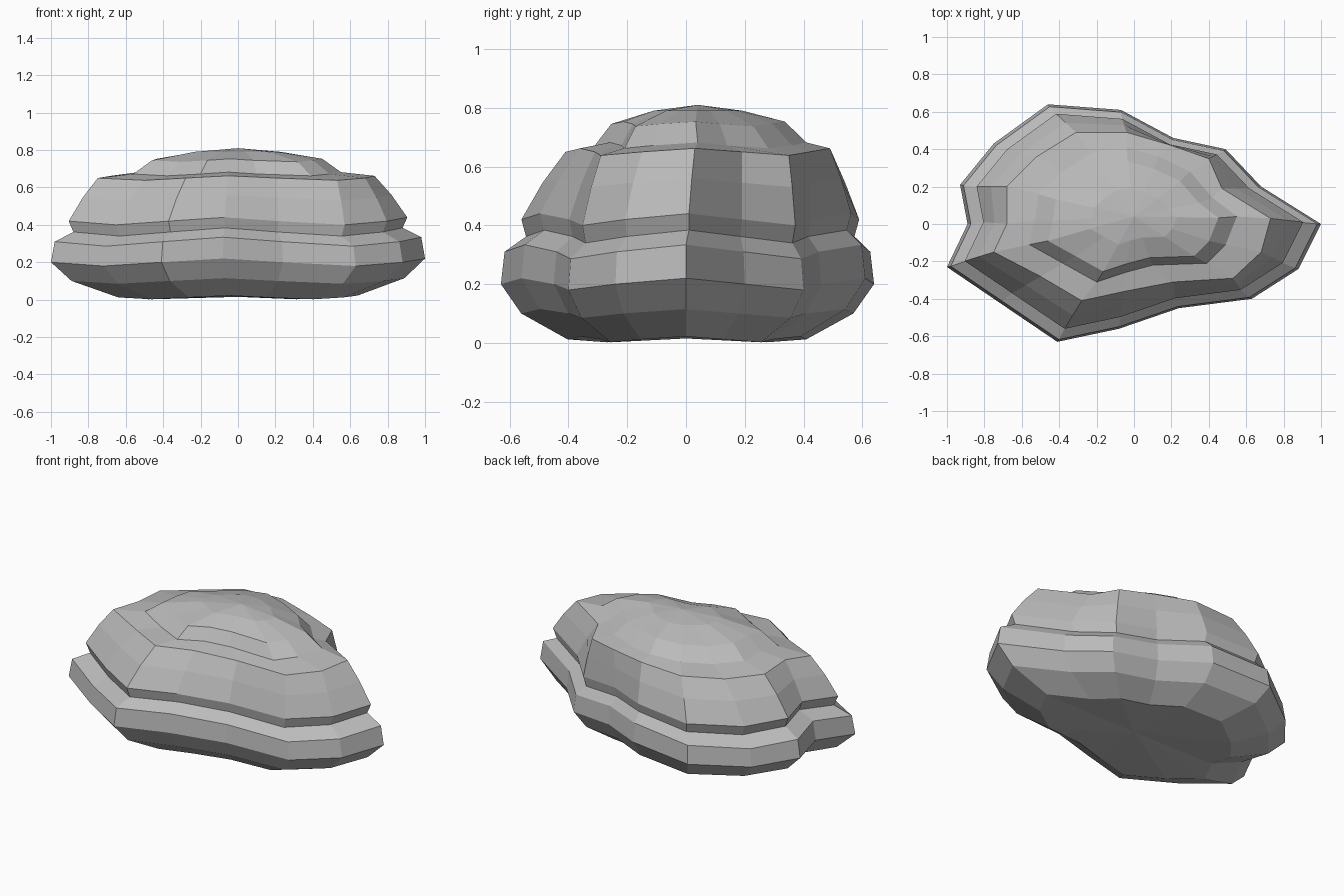
import bpy
import bmesh
from math import cos, pi
from mathutils import Vector

old = bpy.data.objects.get("Cube")
if old:
    bpy.data.objects.remove(old, do_unlink=True)

# Plan outlines, counted clockwise from the +x tip
OUTLINE = [(1, 0), (.88, -.24), (.63, -.4), (.24, -.45), (-.08, -.56), (-.41, -.63),
           (-.72, -.42), (-1, -.23), (-.89, 0), (-.93, .21), (-.75, .43), (-.46, .64),
           (-.07, .61), (.21, .46), (.49, .4), (.68, .2)]
SHOULDER = [(.73, .03), (.68, -.15), (.53, -.29), (.21, -.31), (-.05, -.36), (-.28, -.41),
            (-.5, -.28), (-.75, -.15), (-.68, 0), (-.68, .2), (-.52, .36), (-.31, .49),
            (-.04, .49), (.2, .42), (.4, .35), (.47, .19)]
CAP = [(.55, .04), (.49, -.11), (.39, -.21), (.1, -.22), (-.05, -.26), (-.2, -.31),
       (-.38, -.21), (-.56, -.11), (-.53, .02), (-.51, .16), (-.38, .28), (-.23, .38),
       (-.04, .41), (.13, .36), (.3, .28), (.42, .14)]


def scaled(plan, factor, shift=0):
    """Scale a plan outline about the middle and shift it along y."""
    return [Vector((x * factor, y * factor + shift)) for x, y in plan]


def blend(first, second, amount):
    """Mix two plan outlines point by point."""
    return [a.lerp(b, amount) for a, b in zip(first, second)]


overhang = scaled(OUTLINE, .905, .01)
shoulder = scaled(SHOULDER, 1)

# Each layer: plan, height, and how strongly the strata undulate
LAYERS = [
    (scaled(OUTLINE, .64), .012, .01),          # underside edge
    (scaled(OUTLINE, .89), .1, .015),           # lower belly
    (scaled(OUTLINE, 1), .2, .02),              # ledge bottom
    (scaled(OUTLINE, .98), .31, .024),          # ledge top
    (scaled(OUTLINE, .88, .01), .362, .022),    # groove
    (overhang, .42, .02),                       # overhang lip
    (blend(overhang, shoulder, .48), .545, .015),
    (shoulder, .65, .012),                      # shoulder
    (scaled(CAP, 1), .672, .01),                # foot of the cap
    (scaled(CAP, .82), .745, .008),             # rim of the cap
    (scaled(CAP, .42, .02), .79, 0),
]


def build_rock():
    bm = bmesh.new()
    rings = []
    for plan, height, wave in LAYERS:
        rings.append([bm.verts.new((p.x, p.y, height + wave * cos(pi * i / 2)))
                      for i, p in enumerate(plan)])
    count = len(OUTLINE)
    # Walls between neighbouring layers
    for low, high in zip(rings, rings[1:]):
        for i in range(count):
            j = (i + 1) % count
            bm.faces.new((low[i], low[j], high[j], high[i]))
    # Fans closing the underside and the crown
    bottom = bm.verts.new((0, 0, .015))
    crown = bm.verts.new((0, .04, .81))
    for i in range(count):
        j = (i + 1) % count
        bm.faces.new((rings[0][j], rings[0][i], bottom))
        bm.faces.new((rings[-1][i], rings[-1][j], crown))
    bmesh.ops.recalc_face_normals(bm, faces=bm.faces)
    mesh = bpy.data.meshes.new("layered_rock")
    bm.to_mesh(mesh)
    bm.free()
    rock = bpy.data.objects.new("layered_rock", mesh)
    bpy.context.collection.objects.link(rock)
    return rock


# One plain stone colour
stone = bpy.data.materials.new("stone_grey")
stone.use_nodes = True
colour = (.5, .5, .5, 1)
stone.diffuse_color = colour
stone.node_tree.nodes["Principled BSDF"].inputs["Base Color"].default_value = colour

rock = build_rock()
rock.data.materials.append(stone)
